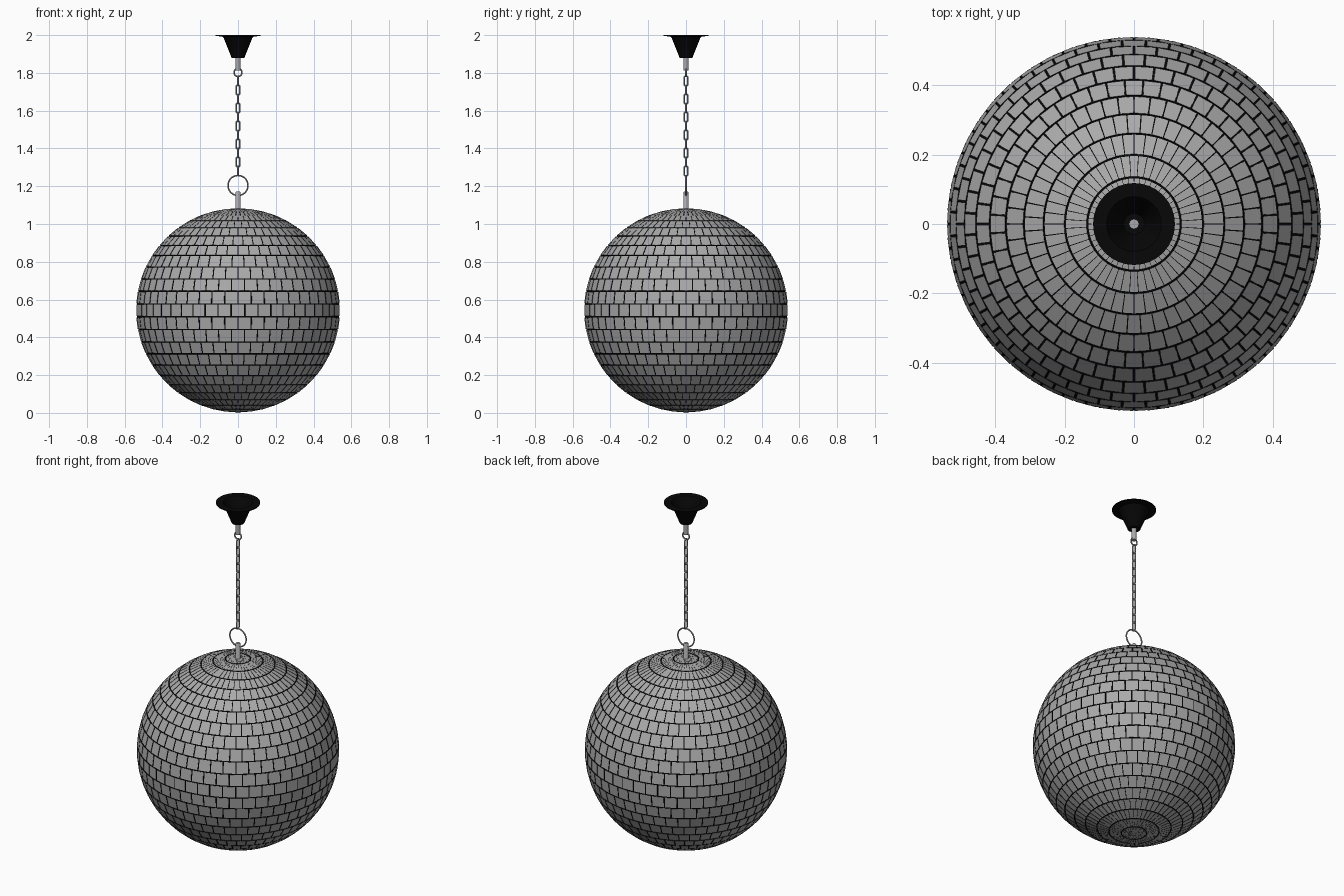
import bpy, bmesh, math
from math import sin, cos, pi
from mathutils import Vector

if "Cube" in bpy.data.objects:
    bpy.data.objects.remove(bpy.data.objects["Cube"])

CZ, R = 0.543, 0.540          # ball centre height and mirror radius
ROWS, COLS, GAP = 25, 48, 0.09


def material(name, v):
    m = bpy.data.materials.new(name)
    m.diffuse_color = (v, v, v, 1)
    m.use_nodes = True
    m.node_tree.nodes["Principled BSDF"].inputs["Base Color"].default_value = m.diffuse_color
    return m


black = material("black", 0.002)
mirror = material("mirror_grey", 0.4)


def finish(name, bm, mat=mirror, smooth=True):
    bmesh.ops.recalc_face_normals(bm, faces=bm.faces)
    me = bpy.data.meshes.new(name)
    bm.to_mesh(me)
    bm.free()
    ob = bpy.data.objects.new(name, me)
    bpy.context.collection.objects.link(ob)
    me.materials.append(mat)
    if smooth:
        bpy.ops.object.select_all(action='DESELECT')
        ob.select_set(True)
        bpy.context.view_layer.objects.active = ob
        bpy.ops.object.shade_smooth_by_angle(angle=math.radians(35))
    return ob


def lathe(name, profile, steps=32, mat=mirror):
    """Spin (radius, z) points round the z axis."""
    bm = bmesh.new()
    vs = [bm.verts.new((r, 0, z)) for r, z in profile]
    es = [bm.edges.new(p) for p in zip(vs, vs[1:])]
    bmesh.ops.spin(bm, geom=vs + es, axis=(0, 0, 1), cent=(0, 0, 0),
                   angle=2 * pi, steps=steps)
    bmesh.ops.remove_doubles(bm, verts=bm.verts, dist=1e-5)
    return finish(name, bm, mat)


def wire_loop(name, z, radius, wire, straight=0.0, turn=0.0, steps=32, sides=8):
    """Upright closed loop of round wire; straight stretches it into a chain link."""
    bm = bmesh.new()
    rings = []
    for i in range(steps):
        a = 2 * pi * (i + 0.5) / steps
        n = Vector((cos(a), 0, sin(a)))
        c = n * radius + Vector((0, 0, math.copysign(straight / 2, sin(a))))
        rings.append([bm.verts.new(c + n * wire * cos(b) + Vector((0, wire * sin(b), 0)))
                      for b in (2 * pi * k / sides for k in range(sides))])
    for i in range(steps):
        p, q = rings[i], rings[(i + 1) % steps]
        for k in range(sides):
            m = (k + 1) % sides
            bm.faces.new((p[k], p[m], q[m], q[k]))
    ob = finish(name, bm)
    ob.location.z = z
    ob.rotation_euler.z = turn
    return ob


# Dark ball core showing between the mirrors
bm = bmesh.new()
bmesh.ops.create_uvsphere(bm, u_segments=96, v_segments=50, radius=R - 0.0035)
finish("ball_core", bm, black).location.z = CZ

# Mirror tiles: flat slabs in rows, each second row shifted by half a tile
bm = bmesh.new()
dt, dl = pi / ROWS, 2 * pi / COLS
for row in range(ROWS):
    t0, t1 = (row + GAP / 2) * dt, (row + 1 - GAP / 2) * dt
    shift = 0.0 if row % 2 == (ROWS // 2) % 2 else 0.5
    for col in range(COLS):
        mid = (col + shift) * dl
        l0, l1 = mid - dl * (1 - GAP) / 2, mid + dl * (1 - GAP) / 2
        outer, inner = [[bm.verts.new((r * sin(t) * cos(l), r * sin(t) * sin(l), r * cos(t)))
                         for t, l in ((t0, l0), (t1, l0), (t1, l1), (t0, l1))]
                        for r in (R, R - 0.005)]
        bm.faces.new(outer)
        for k in range(4):
            m = (k + 1) % 4
            side = bm.faces.new((outer[m], outer[k], inner[k], inner[m]))
            side.material_index = 1      # dark tile edges
tiles = finish("mirror_tiles", bm, smooth=False)
tiles.data.materials.append(black)
tiles.location.z = CZ

# Spindle through the ball, standing proud at the top
lathe("ball_spindle", [(0, 0), (0.014, 0), (0.014, 1.166), (0.010, 1.172), (0, 1.172)], 24)

# Hanging ring, chain and small top ring
wire_loop("hanging_ring", 1.204, 0.053, 0.004, steps=40)
for i in range(11):
    wire_loop(f"chain_link_{i + 1:02d}", 1.757 - i * 0.0476, 0.0098, 0.0042,
              straight=0.034, turn=pi / 2 if i % 2 == 0 else 0, steps=16)
wire_loop("top_ring", 1.802, 0.021, 0.004)

# Ceiling stem and hollow ceiling cup with a wide thin flange
lathe("ceiling_stem", [(0, 1.812), (0.014, 1.812), (0.014, 1.90), (0, 1.90)], 24)
lathe("ceiling_cup", [(0, 1.88), (0.034, 1.88), (0.076, 1.985), (0.082, 1.993), (0.118, 1.995),
                      (0.118, 2.0), (0.079, 2.0), (0.071, 1.987), (0.030, 1.886), (0, 1.886)],
      32, black)
